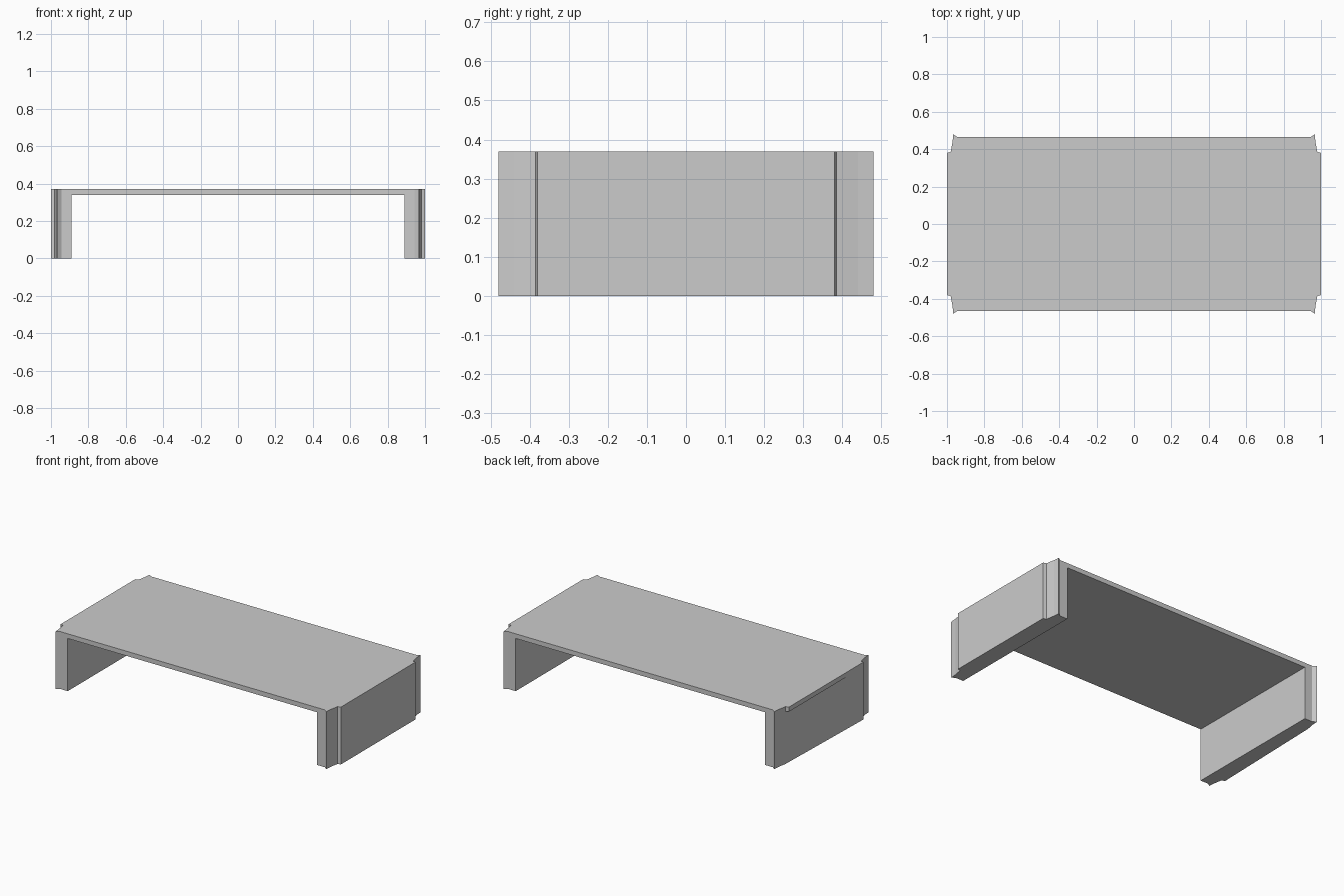
import bpy, bmesh

if "Cube" in bpy.data.objects:
    bpy.data.objects.remove(bpy.data.objects["Cube"])


def prism(name, outline, z0, z1):
    """Extrude a plan outline between two heights."""
    bm = bmesh.new()
    face = bm.faces.new([bm.verts.new((x, y, z0)) for x, y in outline])
    top = bmesh.ops.extrude_face_region(bm, geom=[face])["geom"]
    for v in top:
        if isinstance(v, bmesh.types.BMVert):
            v.co.z = z1
    bmesh.ops.recalc_face_normals(bm, faces=bm.faces[:])
    mesh = bpy.data.meshes.new(name)
    bm.to_mesh(mesh)
    bm.free()
    obj = bpy.data.objects.new(name, mesh)
    bpy.context.collection.objects.link(obj)
    return obj


def flip(points, sx, sy):
    return [(x * sx, y * sy) for x, y in points]


HEIGHT, UNDERSIDE = 0.37, 0.34

# Flared, stepped corner from the long edge round to the end face
corner = [(0.945, 0.465), (0.967, 0.48), (0.97, 0.44), (0.98, 0.385), (1.0, 0.38)]
back_right = corner
front_right = flip(corner, 1, -1)[::-1]
front_left = flip(corner, -1, -1)
back_left = flip(corner, -1, 1)[::-1]

# Top slab
prism("top_slab", back_right + front_right + front_left + back_left,
      UNDERSIDE, HEIGHT)

# Right end wall
prism("right_wall", [(0.89, 0.465)] + back_right + front_right + [(0.89, -0.465)],
      0, UNDERSIDE)

# Left end wall: tapers in under the slab towards the back corner
prism("left_wall", [(-0.89, -0.465)] + front_left + back_left[1:] + [(-0.89, 0.465)],
      0, UNDERSIDE)
